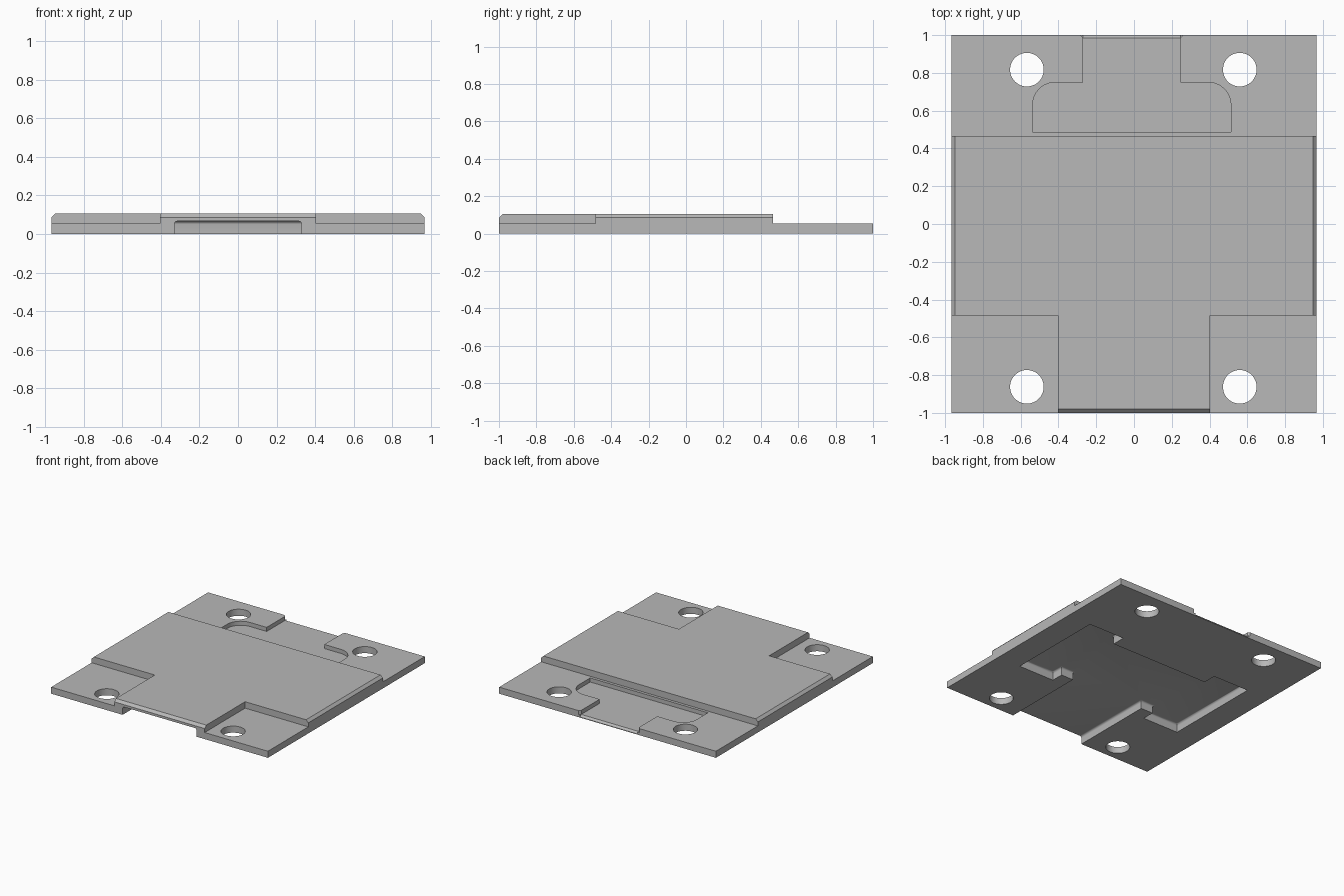
import bpy
import bmesh
import math
from mathutils import Matrix, Vector

cube = bpy.data.objects.get("Cube")
if cube:
    bpy.data.objects.remove(cube, do_unlink=True)

W, TOP, STEP = 0.967, 0.105, 0.053


def make_object(name, bm):
    bmesh.ops.recalc_face_normals(bm, faces=bm.faces)
    mesh = bpy.data.meshes.new(name)
    bm.to_mesh(mesh)
    bm.free()
    obj = bpy.data.objects.new(name, mesh)
    bpy.context.scene.collection.objects.link(obj)
    return obj


def box(x, y, z):
    """Box mesh from three (low, high) ranges."""
    bm = bmesh.new()
    bmesh.ops.create_cube(bm, size=1)
    for v in bm.verts:
        for i, (low, high) in enumerate((x, y, z)):
            v.co[i] = low if v.co[i] < 0 else high
    return bm


def mirrored_prism(half, z0, z1, shift=0):
    """Upright prism from the +x half of an outline."""
    outline = half + [(-x, y) for x, y in reversed(half)]
    bm = bmesh.new()
    face = bm.faces.new([bm.verts.new((x + shift, y, z0)) for x, y in outline])
    new = bmesh.ops.extrude_face_region(bm, geom=[face])["geom"]
    for v in new:
        if isinstance(v, bmesh.types.BMVert):
            v.co.z = z1
    return bm


def bevel(bm, rule, size, segments):
    edges = [e for e in bm.edges if rule(*[v.co for v in e.verts])]
    bmesh.ops.bevel(bm, geom=edges, offset=size, segments=segments,
                    profile=0.5, affect='EDGES')


# Full block with chamfered top edges on the sides and front
bm = box((-W, W), (-1, 1), (0, TOP))
bevel(bm, lambda a, b: min(a.z, b.z) > 0.1 and
      (abs(a.x - b.x) < 0.01 or abs(a.y - b.y) < 0.01) and (a + b).y < 0.5, 0.02, 1)
plate = make_object("mounting_plate", bm)

# Lower rear shelf and the two lower front corners
cutters = [make_object("rear_step_cutter", box((-2, 2), (0.465, 2), (STEP, 1)))]
for side, x in (("left", (0.403, 2)), ("right", (-2, -0.403))):
    cutters.append(make_object(side + "_corner_cutter", box(x, (-2, -0.485), (STEP, 1))))

# Rounded T-shaped recess in the rear shelf
floor, neck, shift = 0.02, 0.257, -0.012
half = [(0.525, 0.488), (0.525, 0.75), (neck, 0.75), (neck, 0.985),
        (neck + 0.015, 1), (neck + 0.015, 1.1)]
bm = mirrored_prism(half, floor, 0.08, shift)
bevel(bm, lambda a, b: abs(a.z - b.z) > 0.01 and
      abs(a.y - 0.75) < 0.01 and abs(a.x - shift) > 0.5, 0.12, 10)
cutters.append(make_object("rear_recess_cutter", bm))

# Sloped lip where the recess meets the rear edge
bm = box((shift - neck, shift + neck), (-0.05, 0.05), (-0.05, 0.05))
out = Vector((0, 1, 1)).normalized() * 0.05
bm.transform(Matrix.Translation(Vector((0, 0.9925, floor - 0.0075)) + out)
             @ Matrix.Rotation(math.radians(45), 4, 'X'))
cutters.append(make_object("rear_lip_cutter", bm))

# Underside pocket, open at the front
half = [(0.33, -1.1), (0.33, -0.31), (0.44, -0.31), (0.44, -0.41),
        (0.76, -0.41), (0.76, 0.4), (0.44, 0.4), (0.44, 0.29)]
bm = mirrored_prism(half, -0.05, 0.066)
bevel(bm, lambda a, b: min(a.z, b.z) > 0.06, 0.016, 4)
cutters.append(make_object("underside_pocket_cutter", bm))

# Four bolt holes
for x in (-0.567, 0.56):
    for y in (-0.862, 0.817):
        bm = bmesh.new()
        bmesh.ops.create_cone(bm, cap_ends=True, segments=48, radius1=0.089,
                              radius2=0.089, depth=1)
        bm.transform(Matrix.Translation((x, y, 0)))
        cutters.append(make_object("bolt_hole_cutter", bm))

# Apply the cuts
for cutter in cutters:
    cutter.hide_render = True
    mod = plate.modifiers.new(cutter.name, 'BOOLEAN')
    mod.operation = 'DIFFERENCE'
    mod.solver = 'EXACT'
    mod.object = cutter
bpy.context.view_layer.update()
graph = bpy.context.evaluated_depsgraph_get()
result = bpy.data.meshes.new_from_object(plate.evaluated_get(graph))
plate.modifiers.clear()
plate.data = result
for cutter in cutters:
    bpy.data.objects.remove(cutter, do_unlink=True)

# Plain grey finish
grey = bpy.data.materials.new("plain_grey")
grey.use_nodes = True
color = (0.48, 0.48, 0.48, 1)
grey.diffuse_color = color
grey.node_tree.nodes["Principled BSDF"].inputs["Base Color"].default_value = color
plate.data.materials.clear()
plate.data.materials.append(grey)

bpy.ops.object.select_all(action='DESELECT')
plate.select_set(True)
bpy.context.view_layer.objects.active = plate
bpy.ops.object.shade_smooth_by_angle(angle=math.radians(30))
